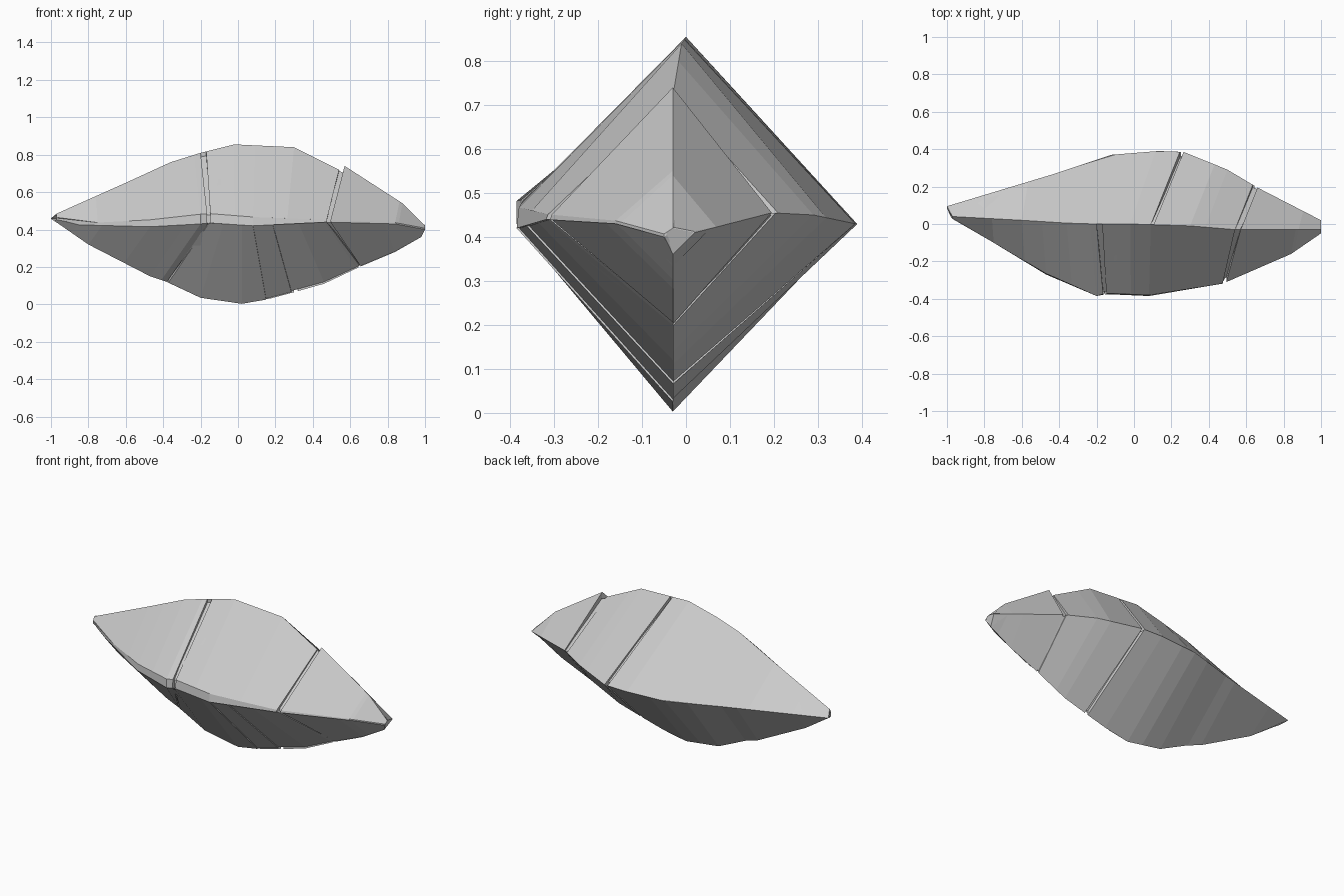
import bpy, bmesh
from mathutils import Vector

if "Cube" in bpy.data.objects:
    bpy.data.objects.remove(bpy.data.objects["Cube"])

stone = bpy.data.materials.new("stone grey")
stone.diffuse_color = (0.6, 0.6, 0.6, 1)
stone.use_nodes = True
stone.node_tree.nodes["Principled BSDF"].inputs["Base Color"].default_value = stone.diffuse_color

# Long ridge lines of the rock as (x, y, z)
TOP = [(-0.97, 0.04, 0.485), (-0.6, 0.02, 0.65), (-0.36, 0.005, 0.76), (-0.2, 0, 0.81),
       (-0.02, 0, 0.855), (0.3, -0.01, 0.84), (0.54, -0.03, 0.72), (0.57, -0.03, 0.74),
       (0.88, -0.03, 0.54), (1, -0.03, 0.42)]
BACK = [(-1, 0.095, 0.46), (-0.42, 0.27, 0.44), (-0.12, 0.37, 0.43), (0.13, 0.39, 0.43),
        (0.27, 0.385, 0.43), (0.5, 0.29, 0.45), (0.66, 0.195, 0.455), (1, 0.02, 0.41)]
BOTTOM = [(-0.98, 0.045, 0.445), (-0.8, 0.02, 0.32), (-0.47, 0, 0.15), (-0.38, -0.01, 0.12),
          (-0.2, -0.02, 0.035), (0.02, -0.03, 0.003), (0.15, -0.03, 0.025), (0.3, -0.03, 0.065),
          (0.46, -0.03, 0.11), (0.65, -0.03, 0.2), (0.84, -0.03, 0.28), (0.98, -0.03, 0.36)]
LOW = [(-0.97, 0.03, 0.455), (-0.85, -0.04, 0.425), (-0.47, -0.27, 0.415), (-0.2, -0.385, 0.43),
       (-0.15, -0.375, 0.435), (0.08, -0.385, 0.42), (0.46, -0.325, 0.44), (0.84, -0.16, 0.43),
       (1, -0.05, 0.40)]
HIGH = [(-0.97, 0.03, 0.465), (-0.75, -0.1, 0.437), (-0.47, -0.265, 0.452), (-0.2, -0.385, 0.482),
        (-0.15, -0.37, 0.485), (0.08, -0.38, 0.467), (0.46, -0.32, 0.452), (0.84, -0.16, 0.437),
        (1, -0.05, 0.407)]


def on_ridge(ridge, x):
    """Point on a ridge line at a given x."""
    x = min(max(x, ridge[0][0]), ridge[-1][0])
    for a, b in zip(ridge, ridge[1:]):
        if x <= b[0]:
            return Vector(a).lerp(Vector(b), (x - a[0]) / (b[0] - a[0]))
    return Vector(ridge[-1])


def toward_axis(p, scale):
    axis = Vector((p.x, 0, 0.435))
    return axis + (p - axis) * scale


def loft(name, rings):
    """Closed solid from equal rings of points."""
    bm = bmesh.new()
    rows = [[bm.verts.new(p) for p in r] for r in rings]
    n = len(rows[0])
    for a, b in zip(rows, rows[1:]):
        for i in range(n):
            j = (i + 1) % n
            bm.faces.new((a[i], a[j], b[j], b[i]))
    bm.faces.new(rows[0])
    bm.faces.new(rows[-1])
    bmesh.ops.recalc_face_normals(bm, faces=bm.faces)
    mesh = bpy.data.meshes.new(name)
    bm.to_mesh(mesh)
    bm.free()
    mesh.materials.append(stone)
    bpy.context.collection.objects.link(bpy.data.objects.new(name, mesh))


def slab(name, ridge_a, ridge_b, a0, a1, b0, b1, grow=1.0):
    """Split rock plate spanning two ridges, a0..a1 on one and b0..b1 on the other."""
    stops = {0.0, 1.0}
    for ridge, lo, hi in ((ridge_a, a0, a1), (ridge_b, b0, b1)):
        for p in ridge:
            t = (p[0] - lo) / (hi - lo)
            if 0.03 < t < 0.97 and all(abs(t - s) > 0.03 for s in stops):
                stops.add(t)
    rings = []
    for t in sorted(stops):
        a = toward_axis(on_ridge(ridge_a, a0 + (a1 - a0) * t), grow)
        b = toward_axis(on_ridge(ridge_b, b0 + (b1 - b0) * t), grow)
        rings.append((a, b, toward_axis(b, 0.88), toward_axis(a, 0.88)))
    loft(name, rings)


# Inner core, seen at the bottom of the cracks
xs = [-0.96, -0.8, -0.6, -0.4, -0.2, 0, 0.2, 0.4, 0.55, 0.7, 0.85, 0.98]
loft("core", [[toward_axis(on_ridge(r, x), 0.94) for r in (TOP, BACK, BOTTOM, LOW, HIGH)]
              for x in xs])

# Upper front plates
slab("upper_front_left", TOP, HIGH, -0.97, -0.2, -0.97, -0.165)
slab("upper_front_middle", TOP, HIGH, -0.17, 0.54, -0.148, 0.475)
slab("upper_front_right", TOP, HIGH, 0.57, 1, 0.495, 1)

# Upper back plates
slab("upper_back_left", TOP, BACK, -0.97, 0.09, -1, 0.245)
slab("upper_back_middle", TOP, BACK, 0.105, 0.54, 0.265, 0.635)
slab("upper_back_right", TOP, BACK, 0.57, 1, 0.66, 1)

# Lower back plates
slab("lower_back_left", BACK, BOTTOM, -1, 0.25, -0.98, 0.30)
slab("lower_back_middle", BACK, BOTTOM, 0.265, 0.645, 0.32, 0.645)
slab("lower_back_right", BACK, BOTTOM, 0.66, 1, 0.655, 0.98)

# Lower front plates, each stepped in from its left neighbour
slab("lower_front_left", LOW, BOTTOM, -0.97, -0.16, -0.98, -0.38)
slab("lower_front_centre", LOW, BOTTOM, -0.155, 0.08, -0.372, 0.15)
slab("lower_front_wedge", LOW, BOTTOM, 0.08, 0.185, 0.15, 0.285, 0.985)
slab("lower_front_middle", LOW, BOTTOM, 0.185, 0.475, 0.285, 0.65, 0.97)
slab("lower_front_right", LOW, BOTTOM, 0.495, 1, 0.655, 0.98, 0.985)

# Narrow chipped edge along the front
slab("front_edge_left", HIGH, LOW, -0.97, -0.165, -0.97, -0.165)
slab("front_edge_middle", HIGH, LOW, -0.148, 0.475, -0.148, 0.475)
slab("front_edge_right", HIGH, LOW, 0.495, 1, 0.495, 1)

# Blunt end cap
loft("right_tip", [[toward_axis(on_ridge(r, x), 0.99) for r in (TOP, BACK, BOTTOM, LOW, HIGH)]
                   for x in (0.93, 0.999)])
